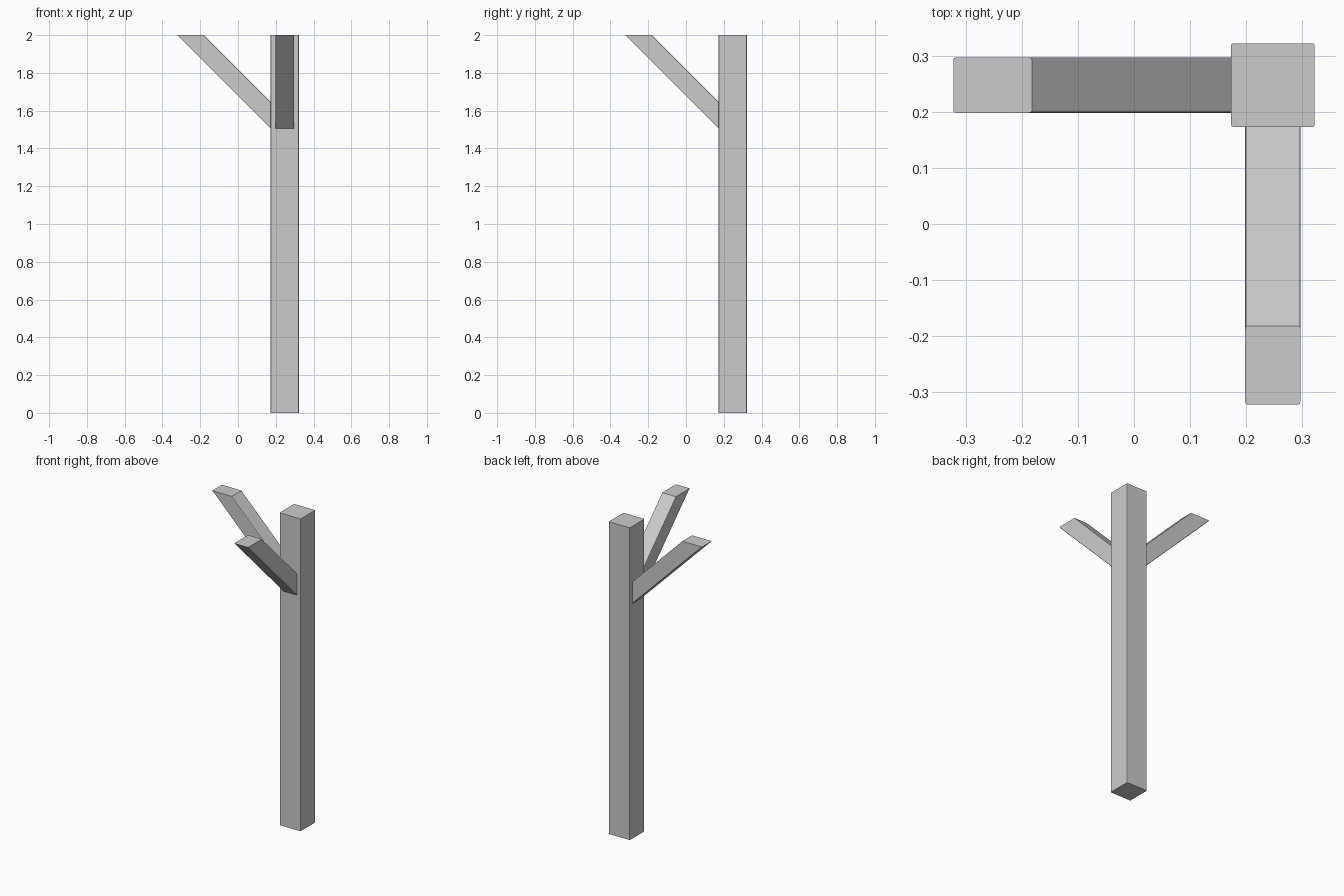
import bpy, bmesh

if "Cube" in bpy.data.objects:
    bpy.data.objects.remove(bpy.data.objects["Cube"])

C = 0.2475      # post axis in x and y
H = 0.0745      # post half width
W = 0.0493      # brace half width
TOP = 2.0


def timber(name, start, end, radius=0.004):
    """Join two four-point ends into a beam and ease its long edges."""
    bm = bmesh.new()
    a = [bm.verts.new(p) for p in start]
    b = [bm.verts.new(p) for p in end]
    bm.faces.new(a)
    bm.faces.new(b)
    for i in range(4):
        j = (i + 1) % 4
        bm.faces.new((a[i], a[j], b[j], b[i]))
    long_edges = [bm.edges.get((a[i], b[i])) for i in range(4)]
    bmesh.ops.recalc_face_normals(bm, faces=bm.faces[:])
    bmesh.ops.bevel(bm, geom=long_edges, offset=radius, segments=2,
                    profile=0.5, affect='EDGES')
    mesh = bpy.data.meshes.new(name)
    bm.to_mesh(mesh)
    bm.free()
    obj = bpy.data.objects.new(name, mesh)
    bpy.context.collection.objects.link(obj)
    return obj


# Upright corner post
square = [(C - H, C - H), (C + H, C - H), (C + H, C + H), (C - H, C + H)]
timber("corner_post", [(x, y, 0) for x, y in square],
       [(x, y, TOP) for x, y in square])

# 45 degree brace: vertical cut at the post, level cut at the top
face, tip, depth = C - H, -(C + H), 0.14
low = TOP - (face - tip)
foot = [(face, C - W, low), (face, C + W, low),
        (face, C + W, low + depth), (face, C - W, low + depth)]
head = [(tip, C - W, TOP), (tip, C + W, TOP),
        (tip + depth, C + W, TOP), (tip + depth, C - W, TOP)]
timber("side_brace", foot, head)

# Same brace turned toward the front by swapping x and y
timber("front_brace", [(y, x, z) for x, y, z in foot],
       [(y, x, z) for x, y, z in head])
